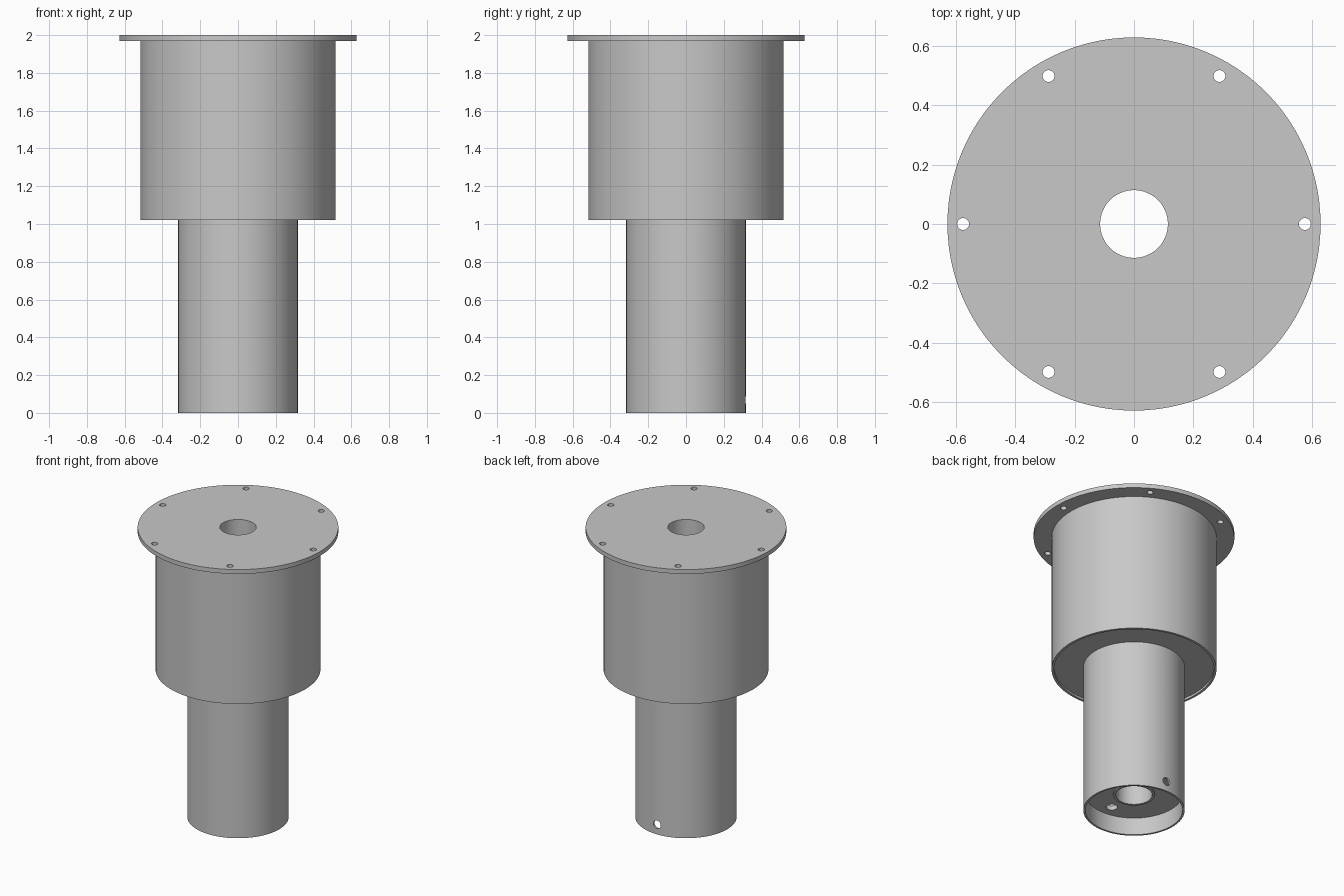
import bpy
import bmesh
from math import cos, sin, tau, pi, radians
from mathutils import Matrix

cube = bpy.data.objects.get("Cube")
if cube:
    bpy.data.objects.remove(cube, do_unlink=True)

SEGMENTS = 96

grey = bpy.data.materials.new("plain_grey")
grey.use_nodes = True
colour = (0.58, 0.58, 0.58, 1)
grey.diffuse_color = colour
grey.node_tree.nodes["Principled BSDF"].inputs["Base Color"].default_value = colour


def add_object(name, bm):
    bmesh.ops.recalc_face_normals(bm, faces=bm.faces)
    mesh = bpy.data.meshes.new(name)
    bm.to_mesh(mesh)
    bm.free()
    obj = bpy.data.objects.new(name, mesh)
    bpy.context.collection.objects.link(obj)
    mesh.materials.append(grey)
    return obj


def ring(name, inner, outer, bottom, top):
    """Hollow cylinder made by turning a rectangular profile."""
    bm = bmesh.new()
    profile = [(inner, bottom), (outer, bottom), (outer, top), (inner, top)]
    loops = [[bm.verts.new((r * cos(tau * i / SEGMENTS), r * sin(tau * i / SEGMENTS), z))
              for r, z in profile] for i in range(SEGMENTS)]
    for i, here in enumerate(loops):
        after = loops[(i + 1) % SEGMENTS]
        for j in range(4):
            k = (j + 1) % 4
            bm.faces.new((here[j], after[j], after[k], here[k]))
    return add_object(name, bm)


def drill(target, radius, depth, places, tilt=0):
    """Cut round holes at each place; tilt turns the drill about x."""
    bm = bmesh.new()
    for place in places:
        bmesh.ops.create_cone(bm, cap_ends=True, segments=24, radius1=radius,
                              radius2=radius, depth=depth,
                              matrix=Matrix.Translation(place) @ Matrix.Rotation(tilt, 4, 'X'))
    cutter = add_object(target.name + "_cutter", bm)
    cutter.hide_render = True
    cutter.hide_viewport = True
    mod = target.modifiers.new("holes", 'BOOLEAN')
    mod.operation = 'DIFFERENCE'
    mod.solver = 'EXACT'
    mod.object = cutter
    # bake the holes and drop the cutter
    graph = bpy.context.evaluated_depsgraph_get()
    baked = bpy.data.meshes.new_from_object(target.evaluated_get(graph))
    target.modifiers.clear()
    target.data = baked
    bpy.data.objects.remove(cutter, do_unlink=True)


# Top flange with six bolt holes
flange = ring("top_flange", 0.114, 0.628, 1.97, 2.0)
drill(flange, 0.02, 0.2,
      [(0.575 * cos(tau * i / 6), 0.575 * sin(tau * i / 6), 1.985) for i in range(6)])

# Wide upper housing with a slightly recessed floor
housing = ring("upper_housing", 0.5, 0.516, 1.02, 1.97)
floor = ring("housing_floor", 0.13, 0.5, 1.035, 1.065)

# Narrow lower tube with a hole in the back wall
tube = ring("lower_tube", 0.304, 0.317, 0, 1.035)
drill(tube, 0.028, 0.2, [(0, 0.31, 0.068)], radians(90))

# Recessed base plate with an offset hole
plate = ring("base_plate", 0.13, 0.304, 0.12, 0.15)
drill(plate, 0.036, 0.2, [(0, -0.217, 0.135)])

# Central through pipe
pipe = ring("central_pipe", 0.114, 0.13, 0.11, 1.97)

# Smooth round walls, sharp rims
bpy.ops.object.select_all(action='DESELECT')
for obj in (flange, housing, floor, tube, plate, pipe):
    obj.select_set(True)
bpy.context.view_layer.objects.active = flange
bpy.ops.object.shade_smooth_by_angle(angle=radians(30))
